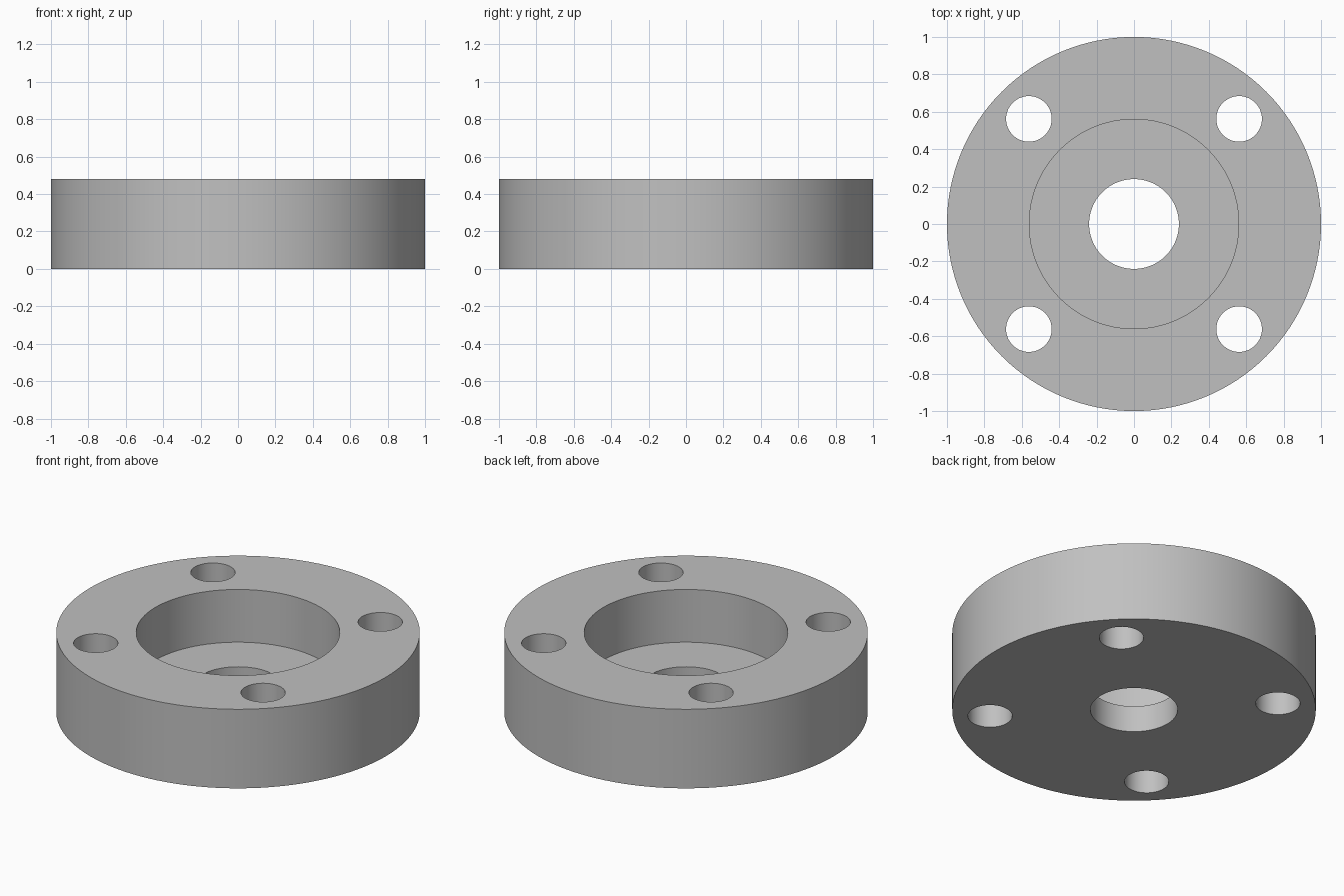
import bpy
import math

if "Cube" in bpy.data.objects:
    bpy.data.objects.remove(bpy.data.objects["Cube"])

# Main dimensions
OUTER_R, HEIGHT = 1.0, 0.48
RECESS_R, FLOOR_Z = 0.56, 0.16
BORE_R = 0.24
BOLT_R, BOLT_OFFSET = 0.122, 0.562


def cylinder(name, radius, z0, z1, x=0.0, y=0.0, sides=96):
    bpy.ops.mesh.primitive_cylinder_add(
        vertices=sides, radius=radius, depth=z1 - z0, location=(x, y, (z0 + z1) / 2))
    obj = bpy.context.object
    obj.name = name
    return obj


grey = bpy.data.materials.new("plain grey")
grey.diffuse_color = (0.53, 0.53, 0.53, 1.0)
grey.use_nodes = True
grey.node_tree.nodes["Principled BSDF"].inputs["Base Color"].default_value = grey.diffuse_color

# Round flange body
flange = cylinder("flange", OUTER_R, 0.0, HEIGHT, sides=128)
flange.data.materials.append(grey)

# Cutters: stepped centre opening and four bolt holes
cutters = [
    cylinder("recess_cutter", RECESS_R, FLOOR_Z, HEIGHT + 0.2),
    cylinder("bore_cutter", BORE_R, -0.2, HEIGHT),
]
for sx in (-1, 1):
    for sy in (-1, 1):
        cutters.append(cylinder("bolt_hole_cutter", BOLT_R, -0.2, HEIGHT + 0.2,
                                sx * BOLT_OFFSET, sy * BOLT_OFFSET, 48))

# Cut every opening, then discard the cutters
bpy.ops.object.select_all(action='DESELECT')
flange.select_set(True)
bpy.context.view_layer.objects.active = flange
for cutter in cutters:
    cutter.hide_render = True
    mod = flange.modifiers.new("cut", 'BOOLEAN')
    mod.operation = 'DIFFERENCE'
    mod.solver = 'EXACT'
    mod.object = cutter
    bpy.ops.object.modifier_apply(modifier=mod.name)
    bpy.data.objects.remove(cutter)

# Smooth round walls with crisp rims
bpy.ops.object.shade_smooth_by_angle(angle=math.radians(30))
